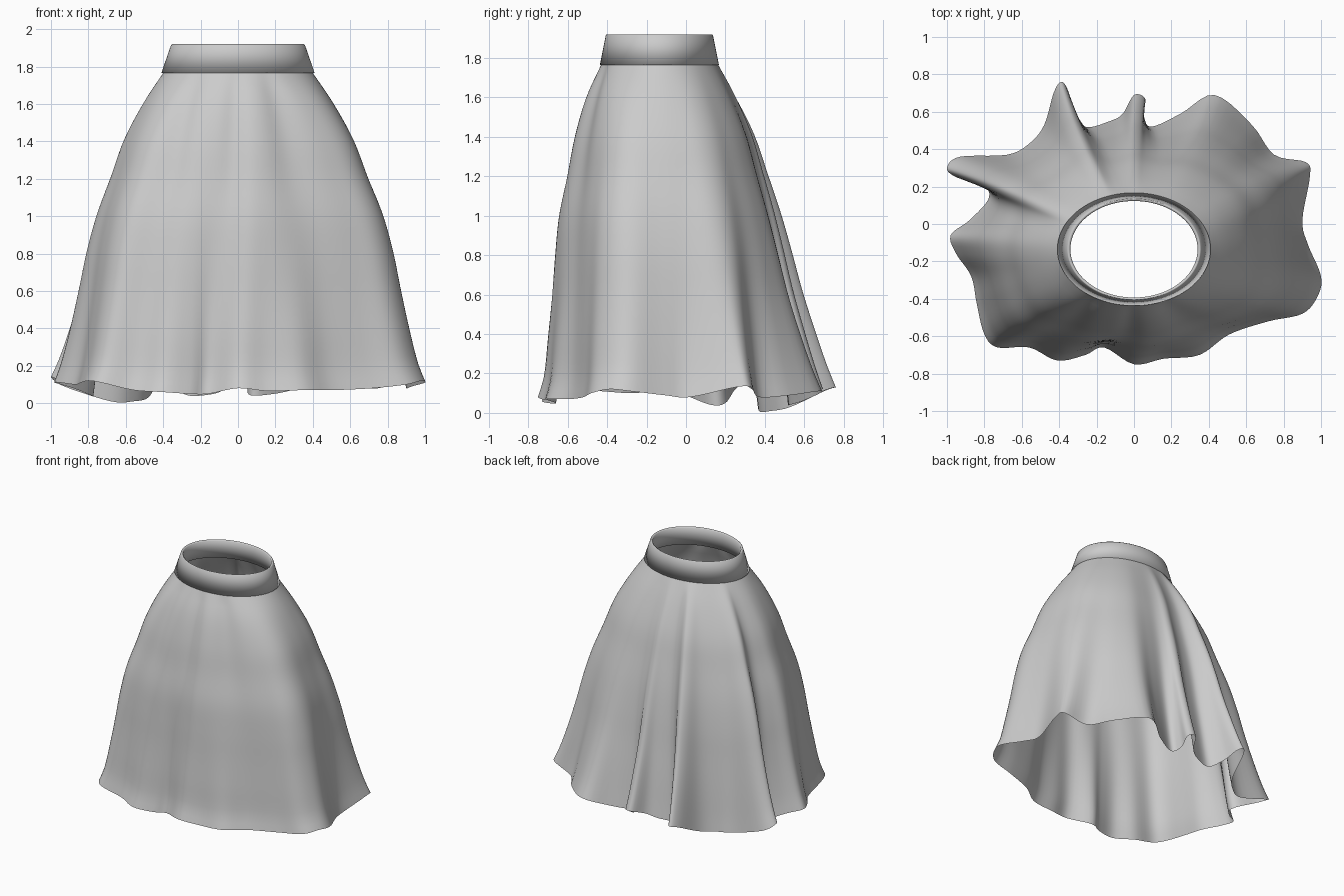
import bpy, bmesh, math
from mathutils import Vector

if "Cube" in bpy.data.objects:
    bpy.data.objects.remove(bpy.data.objects["Cube"])

CENTRE_Y = -0.135
BAND_Z = 1.77
ROWS, STEPS = 36, 5

fabric = bpy.data.materials.new("grey_fabric")
fabric.diffuse_color = (0.6, 0.6, 0.6, 1)
fabric.use_nodes = True
fabric.node_tree.nodes["Principled BSDF"].inputs["Base Color"].default_value = fabric.diffuse_color

# hem outline: x, y, z, counter-clockwise from the right
HEM = [
    (1.0, -.28, .11), (.93, -.11, .09), (.90, .02, .08), (.94, .25, .13), (.92, .33, .13),
    (.75, .37, .08), (.63, .53, .09), (.43, .69, .11), (.25, .59, .06), (.09, .52, .04),
    (.05, .59, .06), (.06, .67, .11), (.0, .69, .12), (-.06, .59, .08), (-.13, .55, .05),
    (-.26, .52, .04), (-.33, .62, .08), (-.355, .72, .12), (-.39, .76, .13), (-.43, .70, .11),
    (-.48, .53, .03), (-.56, .43, .01), (-.68, .37, .01), (-.93, .36, .09), (-1.0, .30, .14),
    (-.95, .25, .12), (-.80, .20, .05), (-.78, .13, .04), (-.88, .02, .08), (-.98, -.06, .11),
    (-.95, -.16, .11), (-.87, -.28, .10), (-.84, -.43, .11), (-.80, -.59, .12), (-.73, -.66, .11),
    (-.56, -.66, .07), (-.41, -.73, .06), (-.26, -.70, .05), (-.16, -.66, .05), (0, -.75, .08),
    (.16, -.72, .065), (.35, -.70, .07), (.51, -.59, .07), (.72, -.52, .08), (.90, -.48, .10),
    (.98, -.39, .12)]
# outward spread of the cloth at each drop, for the sides, back and front
DROP = [0, .1, .22, .34, .46, .58, .7, .82, .94, 1]
SIDE = [0, .21, .41, .54, .67, .76, .82, .88, .95, 1]
BACK = [0, .19, .37, .49, .60, .69, .77, .86, .95, 1]
FRONT = [0, .29, .50, .63, .76, .81, .84, .88, .92, 1]
# soft pleats pressed into the front: waist angle, width, depth
PLEATS = [(-92, 6, .025), (-122, 7, .025), (-68, 7, .03)]


def sample(values, t):
    """Smooth interpolation of values over DROP."""
    i = max(k for k in range(len(DROP) - 1) if DROP[k] <= t)

    def slope(k):
        a, b = max(k - 1, 0), min(k + 1, len(DROP) - 1)
        return (values[b] - values[a]) / (DROP[b] - DROP[a])
    h = DROP[i + 1] - DROP[i]
    u = (t - DROP[i]) / h
    return ((2*u**3 - 3*u**2 + 1) * values[i] + (u**3 - 2*u*u + u) * h * slope(i)
            + (3*u*u - 2*u**3) * values[i + 1] + (u**3 - u*u) * h * slope(i + 1))


def bell(a, centre, width):
    return math.exp(-((math.degrees(a) - centre) / width) ** 2)


def smooth_loop(points):
    """Closed Catmull-Rom curve through the points."""
    p, n, out = [Vector(q) for q in points], len(points), []
    for i in range(n):
        a, b, c, d = (p[(i + k) % n] for k in (-1, 0, 1, 2))
        for s in range(STEPS):
            u = s / STEPS
            out.append(0.5 * (2*b + (c - a)*u + (2*a - 5*b + 4*c - d)*u*u
                              + (3*b - a - 3*c + d)*u**3))
    return out


def relax(loop, times):
    for _ in range(times):
        n = len(loop)
        loop = [(loop[i - 1] + loop[i] + loop[(i + 1) % n]) / 3 for i in range(n)]
    return loop


def loft(name, rings, close=False, angle=50):
    """Skin a list of closed rings into one smooth object."""
    bm = bmesh.new()
    rows = [[bm.verts.new(p) for p in ring] for ring in rings]
    pairs = list(zip(rows, rows[1:])) + ([(rows[-1], rows[0])] if close else [])
    for upper, lower in pairs:
        n = len(upper)
        for i in range(n):
            j = (i + 1) % n
            bm.faces.new((upper[i], lower[i], lower[j], upper[j]))
    bmesh.ops.recalc_face_normals(bm, faces=bm.faces)
    mesh = bpy.data.meshes.new(name)
    bm.to_mesh(mesh)
    bm.free()
    mesh.materials.append(fabric)
    obj = bpy.data.objects.new(name, mesh)
    bpy.context.collection.objects.link(obj)
    bpy.ops.object.select_all(action='DESELECT')
    bpy.context.view_layer.objects.active = obj
    obj.select_set(True)
    bpy.ops.object.shade_smooth_by_angle(angle=math.radians(angle))
    return obj


def on_oval(a, rx, ry, z):
    return Vector((rx * math.cos(a), CENTRE_Y + ry * math.sin(a), z))


def oval(rx, ry, z, n=96):
    return [on_oval(2 * math.pi * i / n, rx, ry, z) for i in range(n)]


# skirt: cloth hanging from the waist oval to the wavy hem
hem = smooth_loop(HEM)
soft = relax(hem, 70)     # shallow folds of the upper cloth
guide = relax(soft, 80)   # gives each fold its place at the waist
angles = []
for g in guide:
    a = math.atan2((g.y - CENTRE_Y) / 0.29, g.x / 0.39)
    angles.append(a - 0.3 * bell(a, -28, 36))  # right corner gathers towards the front
rings = []
for r in range(ROWS + 1):
    t = r / ROWS
    ring = []
    for a, h, m in zip(angles, hem, soft):
        w = on_oval(a, .39, .29, BAND_Z + .01)
        s = math.sin(a)
        end = FRONT if s < 0 else BACK
        f = sample(SIDE, t) * (1 - s * s) + sample(end, t) * s * s
        p = w.lerp(m.lerp(h, t ** (1.7 + 0.5 * s)), f)  # folds deepen downwards
        p.z = w.z + (h.z - w.z) * t
        dent = sum(d * bell(a, c, wd) for c, wd, d in PLEATS) * math.sin(math.pi * t ** 0.6)
        p -= dent * Vector((math.cos(a), s, 0))
        ring.append(p)
    rings.append(ring)
loft("skirt", rings)

# waistband: tapered band with softly rounded lips
loft("waistband", [oval(*s) for s in (
    (.41, .302, 1.765), (.358, .272, 1.915), (.352, .268, 1.92),
    (.340, .258, 1.912), (.343, .26, 1.85), (.375, .28, 1.768))], close=True, angle=120)
